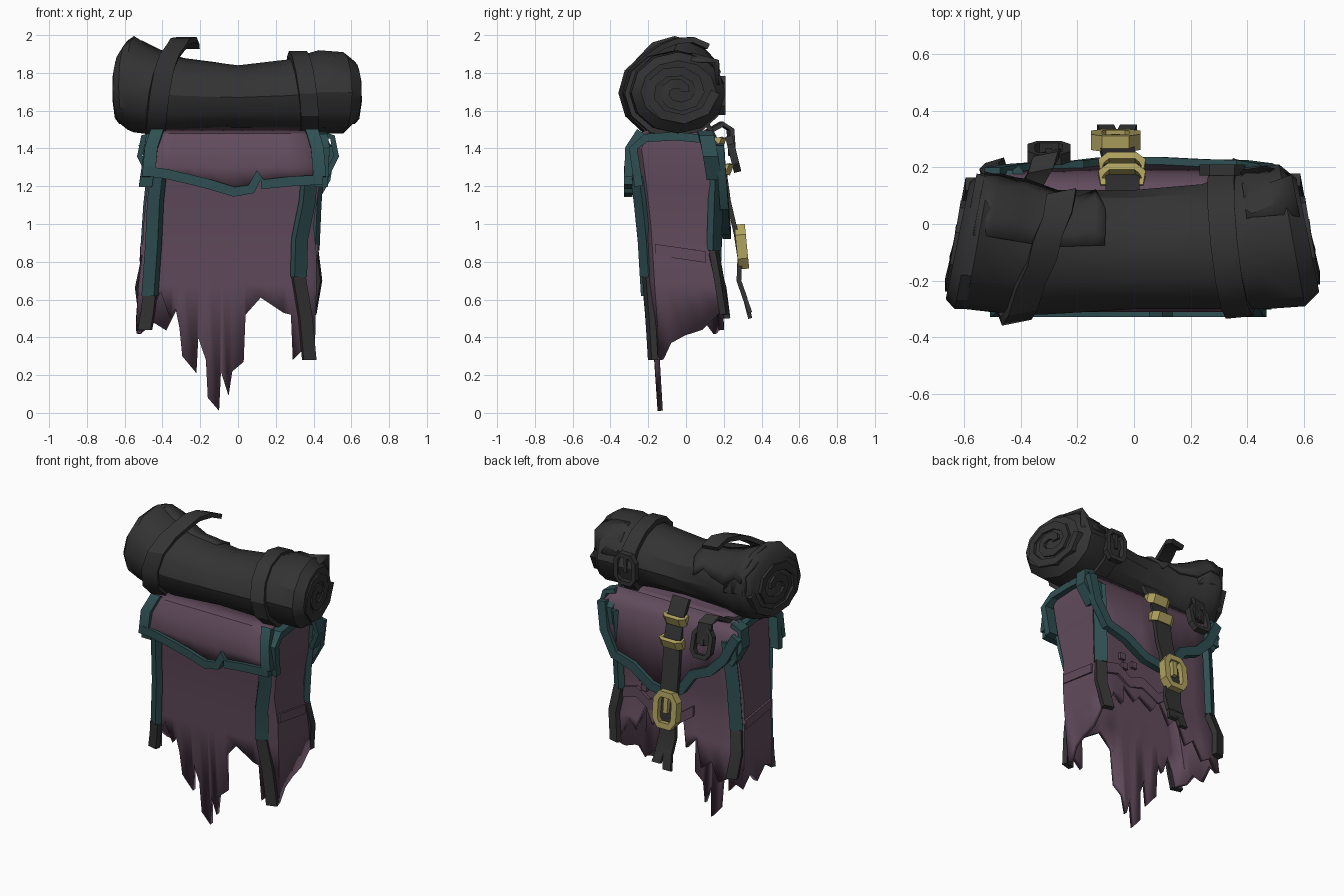
import bpy, bmesh, math
from mathutils import Vector as V

old = bpy.data.objects.get("Cube")
if old:
    bpy.data.objects.remove(old, do_unlink=True)


def material(name, rgb):
    m = bpy.data.materials.new(name)
    m.use_nodes = True
    m.diffuse_color = (*rgb, 1)
    m.node_tree.nodes["Principled BSDF"].inputs["Base Color"].default_value = (*rgb, 1)
    return m


PURPLE = material("purple cloth", (.12, .07, .107))
TEAL = material("teal trim", (.028, .078, .085))
DARK = material("dark leather", (.033, .033, .033))
GOLD = material("dull gold", (.43, .36, .115))


def build(name, points, faces, mat, thick=0):
    bm = bmesh.new()
    verts = [bm.verts.new(p) for p in points]
    for f in faces:
        bm.faces.new([verts[i] for i in f])
    bmesh.ops.recalc_face_normals(bm, faces=bm.faces)
    mesh = bpy.data.meshes.new(name)
    bm.to_mesh(mesh)
    bm.free()
    ob = bpy.data.objects.new(name, mesh)
    bpy.context.collection.objects.link(ob)
    mesh.materials.append(mat)
    if thick:
        mod = ob.modifiers.new("thickness", 'SOLIDIFY')
        mod.thickness, mod.offset = thick, -1
    bpy.ops.object.select_all(action='DESELECT')
    ob.select_set(True)
    bpy.context.view_layer.objects.active = ob
    bpy.ops.object.shade_smooth_by_angle(angle=math.radians(32))
    return ob


def grid(name, rows, mat, loop=False, caps=(), thick=0):
    """Skin a list of equal rows; loop closes each row, caps lists rows to fill."""
    n = len(rows[0])
    faces = [(r * n + i, r * n + (i + 1) % n, (r + 1) * n + (i + 1) % n, (r + 1) * n + i)
             for r in range(len(rows) - 1) for i in range(n if loop else n - 1)]
    faces += [tuple(range(r * n, r * n + n)) for r in caps]
    return build(name, [p for row in rows for p in row], faces, mat, thick)


def ribbon(name, pts, wide, w, t, mat, closed=False):
    """Sweep a w by t rectangle along a path; w lies along the wide direction."""
    pts, wide, n = [V(p) for p in pts], V(wide).normalized(), len(pts)
    rows = []
    for i, p in enumerate(pts):
        a = pts[i - 1] if i or closed else p
        b = pts[(i + 1) % n] if i < n - 1 or closed else p
        nor = (b - a).cross(wide).normalized() * t / 2
        side = wide * w / 2
        rows.append([p + side + nor, p - side + nor, p - side - nor, p + side - nor])
    if closed:
        return grid(name, rows + [[q.copy() for q in rows[0]]], mat, True)
    return grid(name, rows, mat, True, (0, n - 1))


def look(table, k):
    """Piecewise linear lookup of a table whose first column is the key."""
    table = sorted(table)
    k = min(max(k, table[0][0]), table[-1][0])
    for a, b in zip(table, table[1:]):
        if k <= b[0]:
            f = (k - a[0]) / (b[0] - a[0])
            return [p + (q - p) * f for p, q in zip(a[1:], b[1:])]


# Bag shape by height: z, left x, right x, front y, back y
SHAPE = [(0, -.53, .4, -.15, .21), (.5, -.54, .41, -.18, .2), (.66, -.53, .415, -.195, .18),
         (.8, -.51, .42, -.2, .14), (1, -.5, .4, -.215, .14), (1.2, -.48, .43, -.24, .155),
         (1.4, -.45, .44, -.27, .16), (1.46, -.44, .43, -.24, .12), (1.5, -.38, .38, -.18, .06)]


def bag(u, v, z, out=0):
    x0, x1, y0, y1 = look(SHAPE, z)
    x0, x1, y0, y1 = x0 - out, x1 + out, y0 - out, y1 + out
    return V((x0 + (x1 - x0) * u, y0 + (y1 - y0) * v, z))


def across(x, z):
    x0, x1 = look(SHAPE, z)[:2]
    return (x - x0) / (x1 - x0)


# Ragged bag body: hem as x, z on front and back, depth share, z on the sides
FRONT = [(-.47, .44), (-.45, .55), (-.41, .64), (-.36, .5), (-.33, .55), (-.31, .45), (-.295, .3),
         (-.22, .21), (-.21, .4), (-.17, .28), (-.16, .08), (-.1, .01), (-.09, .22), (-.05, .09),
         (-.03, .22), (.03, .27), (.04, .52), (.12, .61), (.24, .53), (.28, .52), (.29, .28), (.34, .33)]
RIGHT = [(.08, .28), (.25, .37), (.45, .41), (.7, .44), (.95, .53)]
BACK = [(.36, .56), (.3, .68), (.24, .62), (.2, .78), (.13, .68), (.08, .74), (0, .66), (-.08, .78),
        (-.13, .6), (-.2, .68), (-.25, .5), (-.32, .56), (-.38, .44), (-.45, .48)]
LEFT = [(.9, .42), (.7, .5), (.5, .42), (.3, .5), (.1, .47)]
ring = [(across(x, z), 0, z) for x, z in FRONT] + [(1, v, z) for v, z in RIGHT]
ring += [(across(x, z), 1, z) for x, z in BACK] + [(0, v, z) for v, z in LEFT]
levels = [1.5, 1.46, 1.4, 1.2, 1, .83, .68]
rows = [[bag(u, v, max(z, h + .02)) for u, v, h in ring] for z in levels] + [[bag(*p) for p in ring]]
grid("bag_body", rows, PURPLE, True, (0,), .028)

# Corner bindings: teal above, worn dark below
corners = [("front_right", 1, 0, 3, [(.37, 1.25), (.36, 1.12), (.32, .92), (.315, .72), (.35, .5), (.37, .28)]),
           ("front_left", -1, 0, 3, [(-.415, 1.26), (-.43, 1.12), (-.44, .9), (-.46, .62), (-.47, .53), (-.485, .44)]),
           ("back_right", 1, 1, 2, [(.41, 1.38), (.39, 1.1), (.38, .86), (.4, .7), (.37, .52)]),
           ("back_left", -1, 1, 2, [(-.42, 1.38), (-.45, 1.1), (-.47, .8), (-.5, .66), (-.48, .5)])]
for name, side, v, cut, path in corners:
    pts = [bag(across(x, z), v, z, .008) for x, z in path]
    turn = side * (1 - 2 * v)
    ribbon(name + "_binding", pts[:cut + 1], (1, turn * .7, 0), .08, .04, TEAL)
    ribbon(name + "_worn_binding", pts[cut:], (1, turn * .3, 0), .07, .035, DARK)

# Side arches and side seams
for u, name in ((0, "left"), (1, "right")):
    arch = [(0, 1.2), (0, 1.4), (.1, 1.455), (.5, 1.465), (.9, 1.45), (1, 1.38), (1, 1.28)]
    ribbon(name + "_arch_binding", [bag(u, v, z, .01) for v, z in arch], (1, 0, 0), .07, .045, TEAL)
    ribbon(name + "_side_seam", [bag(u, v, .87 - .05 * v) for v in (.12, .4, .7, .9)],
           (0, 0, 1), .06, .02, PURPLE)

# Front flap with its rim and notch
EDGE = [(-.49, 1.28), (-.38, 1.265), (-.27, 1.24), (-.15, 1.21), (-.02, 1.17), (.07, 1.185), (.11, 1.26),
        (.13, 1.21), (.27, 1.225), (.45, 1.235)]
levels = [(-.17, 1.51), (-.25, 1.48), (-.295, 1.4), (-.31, 1.3)]
rows = [[V((x * (.9 + .02 * i), y, z)) for x, h in EDGE] for i, (y, z) in enumerate(levels)]
rows.append([V((x, -.3, h)) for x, h in EDGE])
grid("front_flap", rows, PURPLE, thick=.02)
ribbon("front_flap_rim", [(x, -.305, z) for x, z in EDGE], (0, 1, 0), .045, .052, TEAL)
for x, name in ((-.46, "left"), (.42, "right")):
    ribbon(name + "_front_flap_side", [(x * .93, -.24, 1.49), (x, -.3, 1.4), (x * 1.03, -.305, 1.25)],
           (1, 0, 0), .068, .045, TEAL)

# Back flap with its rim, side wings and a torn patch
EDGE = [(.49, 1.42), (.46, 1.24), (.38, 1.1), (.24, 1.06), (.1, .97), (-.02, .95), (-.12, 1), (-.2, 1.12),
        (-.32, 1.17), (-.42, 1.27), (-.5, 1.43)]
rows = [[V((x * .9, .1, 1.5)) for x, z in EDGE], [V((x, .175, max(z, 1.4))) for x, z in EDGE],
        [V((x, .175 + (1.45 - z) * .08, z - .01)) for x, z in EDGE]]
grid("back_flap", rows, PURPLE, thick=.02)
ribbon("back_flap_rim", [(x, .175 + (1.45 - z) * .08, z) for x, z in EDGE], (0, 1, 0), .045, .06, TEAL)
for x, name in ((-1, "left"), (1, "right")):
    ribbon(name + "_flap_wing", [(x * .43, .1, 1.48), (x * .5, .11, 1.46), (x * .52, .13, 1.36), (x * .46, .15, 1.24)],
           (0, 1, 0), .08, .03, TEAL)
ribbon("torn_back_lip", [bag(across(x, z), 1, z, .01) for x, z in
       [(.36, .83), (.25, .86), (.16, .8), (.06, .83), (-.05, .76), (-.16, .84)]], (0, 0, 1), .07, .02, PURPLE)
for x, z in ((.22, .96), (.13, .93), (.2, .9)):
    ribbon("back_patch", [(x - .02, .15, z), (x + .02, .15, z)], (0, 0, 1), .04, .02, PURPLE)

# Bedroll: x, centre y, centre z, radius y, radius z
ROLL = [(-.61, -.06, 1.72, .205, .19), (-.575, -.06, 1.735, .24, .235), (-.54, -.06, 1.74, .24, .255),
        (-.46, -.07, 1.71, .24, .235), (-.3, -.1, 1.68, .22, .2), (0, -.09, 1.67, .21, .17),
        (.25, -.08, 1.68, .22, .19), (.42, -.05, 1.7, .25, .22), (.55, -.04, 1.695, .25, .215),
        (.605, -.04, 1.7, .2, .165)]


def roll(x, deg, out=0, scale=1):
    cy, cz, ry, rz = look(ROLL, x)
    a = math.radians(deg)
    y = cy + (ry * scale + out) * math.cos(a)
    return V((x - y * x / 3, y, cz + (rz * scale + out) * math.sin(a)))


rows = [[roll(s[0], d) for d in range(0, 360, 30)] for s in ROLL]
grid("bedroll", rows, DARK, True, (0, len(ROLL) - 1))
for x, name in ((-.605, "left"), (.6, "right")):
    coil = [roll(x, d, 0, .16 + .82 * d / 740) for d in range(0, 760, 40)]
    ribbon(name + "_end_coil", coil, (1, 0, 0), .035, .05, DARK)

# Loose outer layer of the roll and the turned up corners
cols = [-.56, -.5, -.4, -.28, -.2, -.14, -.1]
ends = [15, 22, 12, 20, 32, 18, 50]
rows = [[roll(x, 85 + (e - 85) * k / 4, .002 + .003 * k) for x, e in zip(cols, ends)] for k in range(5)]
grid("loose_roll_layer", rows, DARK, thick=.02)
for side, mid, lift, name in ((1, 42, .075, "right"), (-1, 28, .045, "left")):
    grid(name + "_turned_up_corner", [[roll(side * x, d, o) for x, o in ((.4, .002), (.5, .004), (.59, tip))]
                                      for d, tip in ((mid + 30, .005), (mid, lift), (mid - 30, .005))], DARK, thick=.02)

# Bedroll straps, one closed and one undone
ribbon("right_roll_strap", [roll(.335 - .025 * math.sin(math.radians(d)), d, .012) for d in range(0, 360, 30)],
       (1, .1, 0), .095, .035, DARK, True)
loose = [roll(-.375 - (d - 180) / 1800, d, .018) for d in range(270, 110, -30)]
loose += [V((-.325, -.13, 1.94)), V((-.305, -.05, 1.97)), V((-.27, .03, 1.975)), V((-.255, .11, 1.94))]
ribbon("undone_roll_strap", loose, (1, .2, 0), .105, .03, DARK)
ribbon("hanging_strap", [(-.42, -.08, 1.47), (-.38, .1, 1.48), (-.33, .19, 1.53), (-.31, .235, 1.5), (-.3, .245, 1.36)],
       (1, .2, 0), .09, .025, DARK)


def buckle(name, centre, w, h, bar, mat, lean=0):
    """Octagonal frame facing the back, with a prong."""
    c, up = V(centre), V((0, lean, 1)).normalized()
    shape = [(1, .6), (.6, 1), (-.6, 1), (-1, .6), (-1, -.6), (-.6, -1), (.6, -1), (1, -.6)]
    pts = [c + V((a * w / 2, 0, 0)) + up * b * h / 2 for a, b in shape]
    ribbon(name, pts, V((0, 1, -lean)), bar * 1.4, bar, mat, True)
    ribbon(name + "_prong", [c - up * h * .1, c + up * h * .45], (1, 0, 0), bar * .8, bar, mat)


buckle("hanging_buckle", (-.3, .25, 1.37), .125, .17, .028, DARK, -.25)
buckle("right_roll_buckle", (.31, .19, 1.68), .13, .18, .028, DARK)

# Long back strap with gold fittings and a split end
path = [(-.04, .1, 1.55), (-.04, .15, 1.46), (-.045, .2, 1.3), (-.05, .225, 1.12), (-.06, .265, .95),
        (-.065, .285, .82), (-.065, .28, .7), (-.06, .315, .6)]
ribbon("long_back_strap", path, (1, 0, 0), .12, .025, DARK)
for dx, z in ((-.04, .5), (.04, .53)):
    ribbon("strap_split_end", [(-.06 + dx / 1.5, .313, .605), (-.06 + dx, .34, z)], (1, 0, 0), .06, .022, DARK)
for y, z in ((.16, 1.43), (.2, 1.29)):
    band = [(-.115, y - .02), (-.115, y + .012), (-.09, y + .032), (.005, y + .032), (.03, y + .012), (.03, y - .02)]
    ribbon("gold_keeper", [(a, b, z) for a, b in band], (0, .4, 1), .06, .025, GOLD, True)
buckle("gold_buckle", (-.065, .295, .88), .135, .2, .04, GOLD, -.1)
